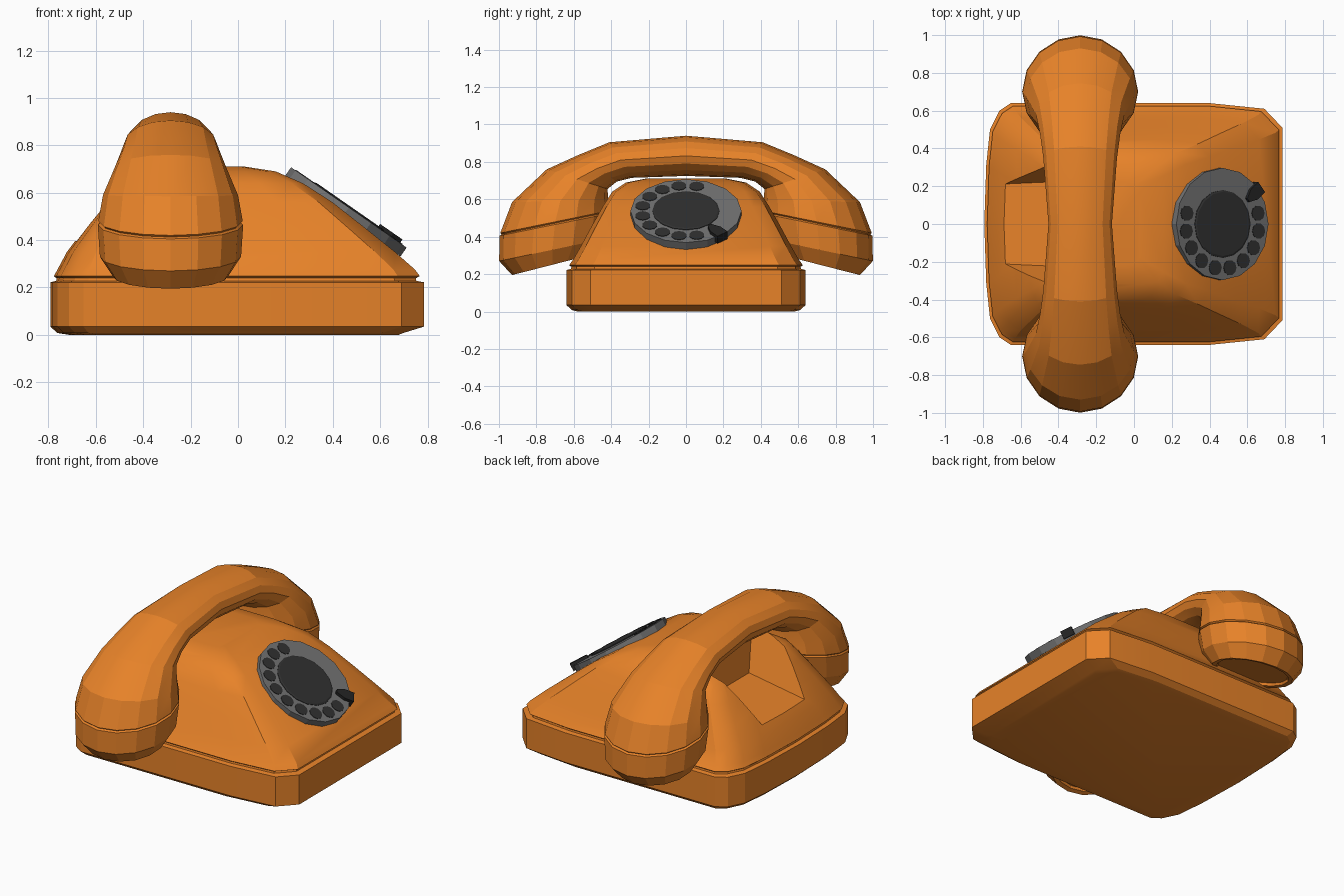
import bpy, bmesh, math
from mathutils import Matrix

if "Cube" in bpy.data.objects:
    bpy.data.objects.remove(bpy.data.objects["Cube"])


def material(name, rgb):
    m = bpy.data.materials.new(name)
    m.use_nodes = True
    m.diffuse_color = (*rgb, 1)
    bsdf = m.node_tree.nodes["Principled BSDF"]
    bsdf.inputs["Base Color"].default_value = (*rgb, 1)
    bsdf.inputs["Roughness"].default_value = 0.6
    return m


ORANGE = material("orange", (0.80, 0.225, 0.022))
GREY = material("dial grey", (0.17, 0.17, 0.17))
DARK = material("dark grey", (0.03, 0.03, 0.03))
BLACK = material("near black", (0.018, 0.018, 0.018))


def loft(name, rings, mat, matrix=None):
    """Skin a list of equal-sized rings and cap both ends."""
    bm = bmesh.new()
    loops = [[bm.verts.new(p) for p in ring] for ring in rings]
    n = len(loops[0])
    for a, b in zip(loops, loops[1:]):
        for i in range(n):
            j = (i + 1) % n
            bm.faces.new((a[i], a[j], b[j], b[i]))
    bm.faces.new(loops[0])
    bm.faces.new(loops[-1])
    bmesh.ops.recalc_face_normals(bm, faces=bm.faces)
    if matrix:
        bm.transform(matrix)
    mesh = bpy.data.meshes.new(name)
    bm.to_mesh(mesh)
    bm.free()
    obj = bpy.data.objects.new(name, mesh)
    bpy.context.collection.objects.link(obj)
    mesh.materials.append(mat)
    return obj


def activate(obj):
    bpy.ops.object.select_all(action="DESELECT")
    obj.select_set(True)
    bpy.context.view_layer.objects.active = obj


def smooth(obj, degrees):
    activate(obj)
    bpy.ops.object.shade_smooth_by_angle(angle=math.radians(degrees))


# Footprint, given for one side and mirrored across y
side = [(0.785, 0.51), (0.69, 0.61), (0.40, 0.64), (-0.65, 0.64),
        (-0.71, 0.60), (-0.76, 0.50), (-0.78, 0.31)]
footprint = side + [(-0.79, 0)] + [(x, -y) for x, y in reversed(side)]


def level(z, back, front, half):
    mid, reach = (front + back) / 2, (front - back) / 2
    return [(mid + x / 0.7875 * reach, y / 0.64 * half, z) for x, y in footprint]


# Base tray with a chamfered underside and the groove above it
base = loft("base", [level(*v) for v in (
    (0.00, -0.71, 0.68, 0.58), (0.008, -0.76, 0.70, 0.61),
    (0.035, -0.79, 0.788, 0.64), (0.222, -0.79, 0.788, 0.64),
    (0.228, -0.765, 0.755, 0.615), (0.255, -0.76, 0.75, 0.61))], ORANGE)
smooth(base, 15)

# Domed upper housing
housing = loft("housing", [level(*v) for v in (
    (0.240, -0.765, 0.755, 0.615), (0.248, -0.775, 0.77, 0.625),
    (0.275, -0.76, 0.75, 0.605), (0.35, -0.72, 0.665, 0.562),
    (0.45, -0.645, 0.54, 0.508), (0.56, -0.56, 0.40, 0.446),
    (0.64, -0.49, 0.275, 0.395), (0.69, -0.39, 0.16, 0.32),
    (0.71, -0.28, 0.03, 0.22))], ORANGE)

# Hand hollow in the back of the housing, with sloping walls and floor
hollow = loft("hollow_cutter", [
    [(-0.95, -0.20, 0.36), (-0.28, -0.23, 0.45), (-0.28, 0.23, 0.45), (-0.95, 0.20, 0.36)],
    [(-0.95, -0.34, 0.76), (-0.22, -0.35, 0.76), (-0.22, 0.35, 0.76), (-0.95, 0.34, 0.76)],
], ORANGE)
hollow.hide_render = True
cut = housing.modifiers.new("hollow", "BOOLEAN")
cut.operation = "DIFFERENCE"
cut.solver = "EXACT"
cut.object = hollow
activate(housing)
bpy.ops.object.modifier_apply(modifier=cut.name)
bpy.data.objects.remove(hollow)
smooth(housing, 28)

# Handset: sections from the middle to one end (outer y, z, inner y, z, half width)
sections = [
    (0.00, 0.94, 0.00, 0.725, 0.168), (0.41, 0.905, 0.29, 0.715, 0.195),
    (0.58, 0.835, 0.37, 0.695, 0.212), (0.745, 0.76, 0.42, 0.655, 0.235),
    (0.93, 0.585, 0.415, 0.595, 0.285), (0.993, 0.42, 0.405, 0.54, 0.305),
    (0.985, 0.413, 0.413, 0.532, 0.297), (0.997, 0.405, 0.405, 0.525, 0.307),
    (0.999, 0.27, 0.43, 0.39, 0.298), (0.93, 0.195, 0.50, 0.305, 0.245),
    (0.905, 0.205, 0.53, 0.30, 0.22), (0.90, 0.22, 0.54, 0.315, 0.215)]


def section(oy, oz, iy, iz, width, sign, sides=16):
    ring = []
    for k in range(sides):
        t = math.tau * k / sides
        c = math.cos(t)
        ring.append((-0.285 + width * math.sin(t),
                     sign * ((oy + iy) / 2 + c * (oy - iy) / 2),
                     (oz + iz) / 2 + c * (oz - iz) / 2))
    return ring


handset = loft("handset",
               [section(*s, -1) for s in reversed(sections[1:])]
               + [section(*s, 1) for s in sections], ORANGE)
smooth(handset, 16)

# Dial frame: local x runs down the slope, local z points out of the face
TILT = Matrix.Translation((0.468, 0, 0.538)) @ Matrix.Rotation(math.radians(34.8), 4, "Y")


def disc(name, radii, mat, centre=(0, 0), sides=16):
    rings = [[(centre[0] + r * math.cos(math.tau * k / sides),
               centre[1] + r * math.sin(math.tau * k / sides), z)
              for k in range(sides)] for r, z in radii]
    return loft(name, rings, mat, TILT)


disc("dial_plate", [(0.297, -0.045), (0.297, 0)], GREY)
disc("dial_centre", [(0.18, -0.01), (0.18, 0.003), (0.17, 0.007)], DARK)

# Ten finger holes sweeping round from beside the stop
for n in range(10):
    a = math.radians(14 - n * 23.1)
    disc(f"finger_hole_{n + 1}", [(0.041, -0.004), (0.041, 0.003)], DARK,
         (0.236 * math.cos(a), 0.236 * math.sin(a)), 10)

# Finger stop, a small wedge hooked over the rim
turn = TILT @ Matrix.Rotation(math.radians(39), 4, "Z")
loft("finger_stop", [
    [(0.20, -0.012, z), (0.25, -0.035, z), (0.31, -0.035, z),
     (0.31, 0.035, z), (0.25, 0.035, z), (0.20, 0.012, z)]
    for z in (-0.03, 0.018)], BLACK, turn)
